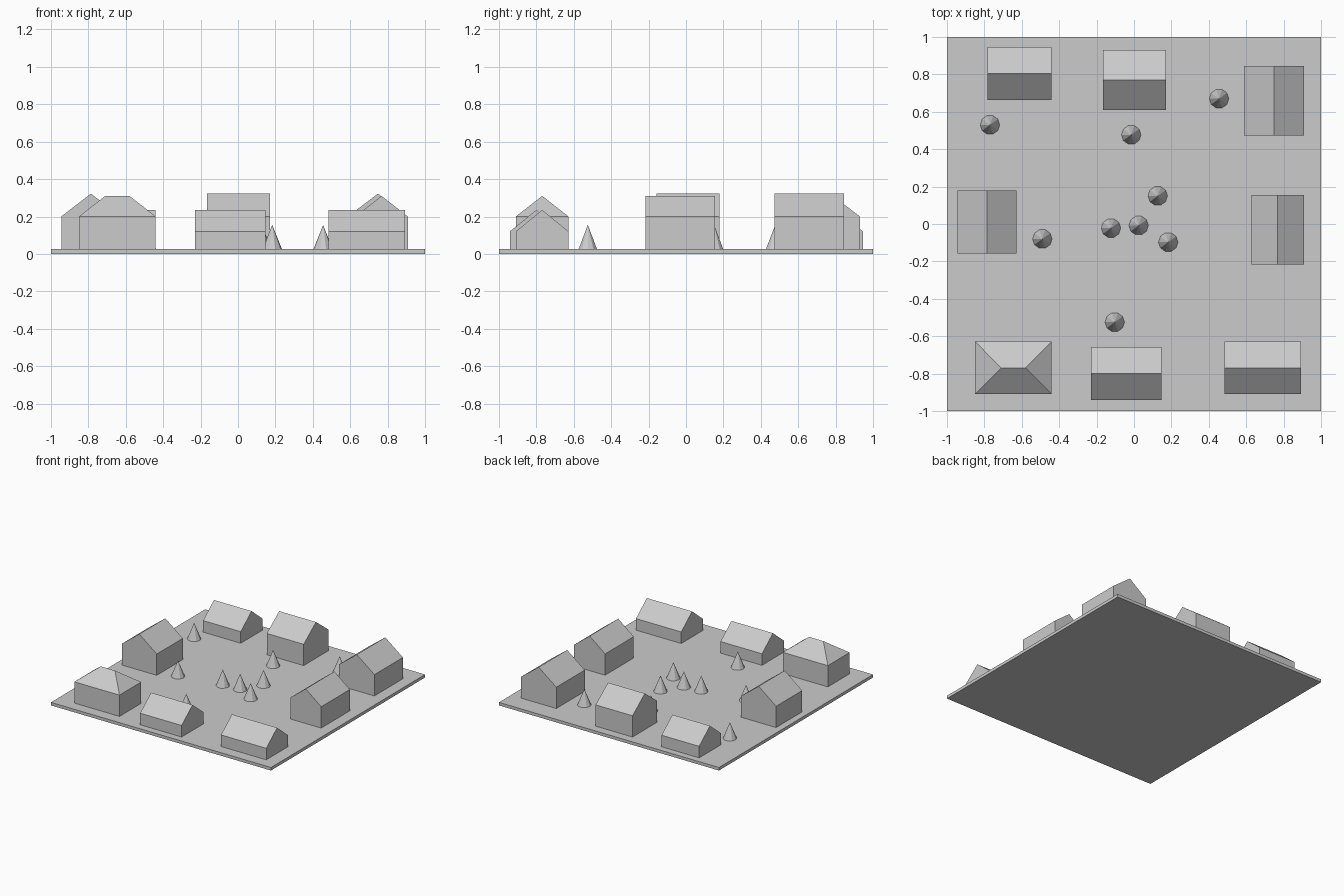
import bpy, bmesh
from math import pi
from mathutils import Matrix

default = bpy.data.objects.get("Cube")
if default:
    bpy.data.objects.remove(default, do_unlink=True)

# Single flat colour
GREY = (0.6, 0.6, 0.6, 1)
grey = bpy.data.materials.new("light grey")
grey.use_nodes = True
grey.diffuse_color = GREY
grey.node_tree.nodes["Principled BSDF"].inputs["Base Color"].default_value = GREY

GROUND = 0.025


def finish(name, bm):
    bmesh.ops.recalc_face_normals(bm, faces=bm.faces)
    mesh = bpy.data.meshes.new(name)
    bm.to_mesh(mesh)
    bm.free()
    mesh.materials.append(grey)
    obj = bpy.data.objects.new(name, mesh)
    bpy.context.collection.objects.link(obj)
    return obj


def house(name, x0, x1, y0, y1, eave, ridge, along="x", hip=0.0):
    """Walls extruded from the footprint, with a gabled or hipped roof."""
    bm = bmesh.new()
    corners = [(x0, y0), (x1, y0), (x1, y1), (x0, y1)]
    low = [bm.verts.new((x, y, GROUND)) for x, y in corners]
    top = [bm.verts.new((x, y, eave)) for x, y in corners]
    if along == "y":  # start the loop so that the gables are sides 1 and 3
        low, top = low[1:] + low[:1], top[1:] + top[:1]
    ends = []
    for a, b in ((3, 0), (1, 2)):
        ends.append((top[a].co + top[b].co) / 2)
    inward = (ends[1] - ends[0]).normalized() * hip
    r0 = bm.verts.new((*(ends[0] + inward).xy, ridge))
    r1 = bm.verts.new((*(ends[1] - inward).xy, ridge))

    bm.faces.new(low)
    for i in range(4):
        j = (i + 1) % 4
        bm.faces.new((low[i], low[j], top[j], top[i]))
    # Roof slopes and ends
    bm.faces.new((top[0], top[1], r1, r0))
    bm.faces.new((top[2], top[3], r0, r1))
    bm.faces.new((top[1], top[2], r1))
    bm.faces.new((top[3], top[0], r0))
    if not hip:  # merge each gable with its wall
        bmesh.ops.dissolve_limit(bm, angle_limit=0.01, verts=bm.verts, edges=bm.edges)
    return finish(name, bm)


def tree(name, x, y):
    bm = bmesh.new()
    height = 0.13
    place = Matrix.Translation((x, y, GROUND + height / 2)) @ Matrix.Rotation(pi / 10, 4, "Z")
    bmesh.ops.create_cone(bm, cap_ends=True, segments=10, radius1=0.052,
                          radius2=0, depth=height, matrix=place)
    return finish(name, bm)


# Ground slab
bm = bmesh.new()
bmesh.ops.create_cube(bm, size=1, matrix=Matrix.Translation((0, 0, GROUND / 2))
                      @ Matrix.Diagonal((2, 2, GROUND, 1)))
finish("ground_slab", bm)

# Houses around the green
LOW, TALL = 0.12, 0.2
house("front_right_hipped_house", -0.85, -0.44, -0.91, -0.628, TALL, 0.31, hip=0.14)
house("front_middle_house", -0.23, 0.147, -0.942, -0.658, LOW, 0.235)
house("front_left_house", 0.483, 0.894, -0.91, -0.628, LOW, 0.235)
house("left_house", 0.627, 0.908, -0.217, 0.155, TALL, 0.31, "y")
house("back_left_house", 0.588, 0.908, 0.474, 0.844, TALL, 0.322, "y")
house("back_middle_house", -0.165, 0.17, 0.61, 0.93, TALL, 0.322)
house("back_right_house", -0.782, -0.44, 0.664, 0.946, LOW, 0.235)
house("right_house", -0.945, -0.628, -0.158, 0.18, TALL, 0.322, "y")

# Cone trees
spots = [(-0.77, 0.53), (-0.015, 0.477), (0.455, 0.67), (0.127, 0.15), (0.025, -0.008),
         (-0.123, -0.022), (0.183, -0.097), (-0.49, -0.08), (-0.103, -0.525)]
for n, (x, y) in enumerate(spots, 1):
    tree(f"tree_{n}", x, y)
